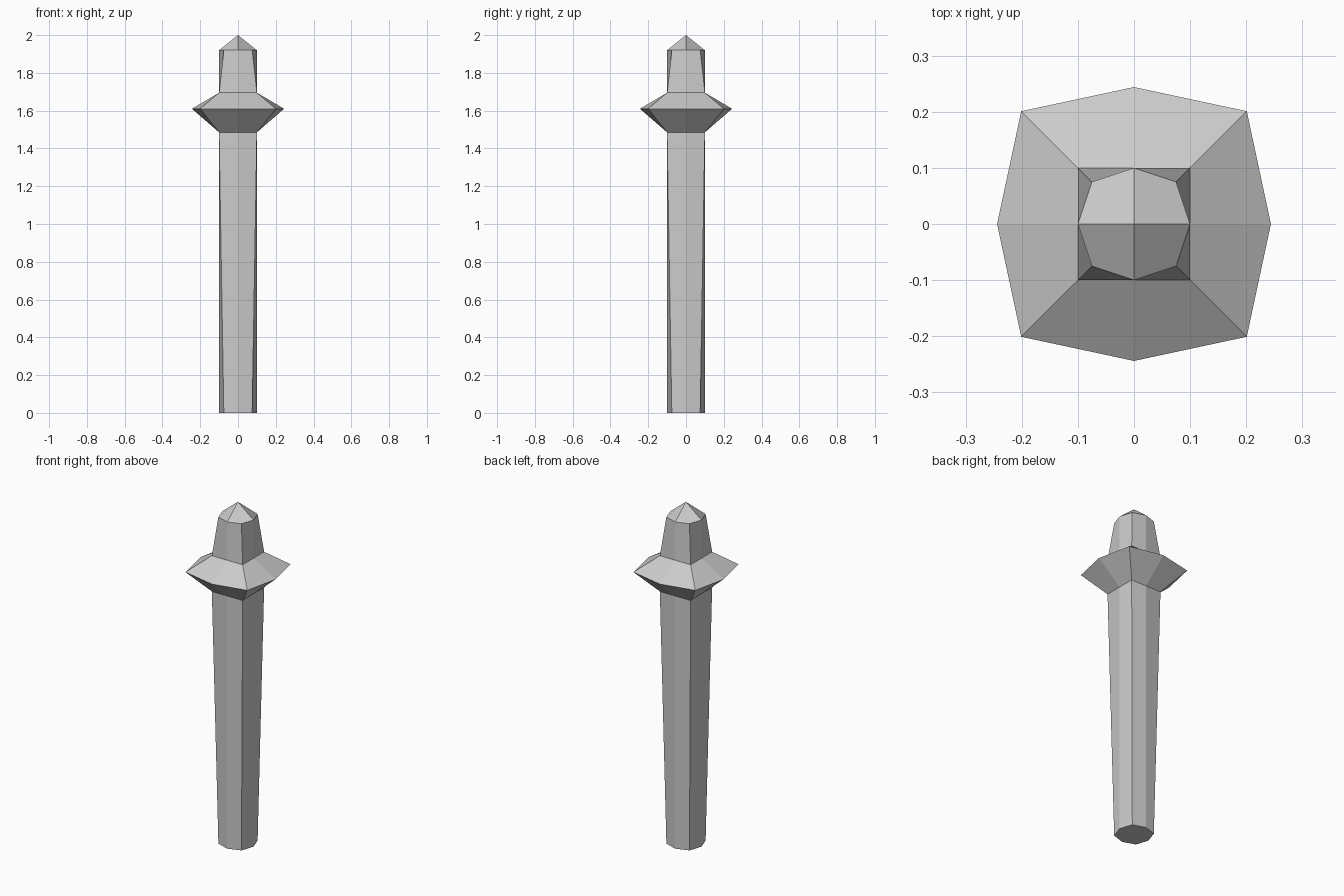
import bpy

if "Cube" in bpy.data.objects:
    bpy.data.objects.remove(bpy.data.objects["Cube"])

grey = bpy.data.materials.new("grey")
grey.diffuse_color = (0.6, 0.6, 0.6, 1)
grey.use_nodes = True
grey.node_tree.nodes["Principled BSDF"].inputs["Base Color"].default_value = grey.diffuse_color


def ring(flat, corner, z):
    """Eight points: axis points at distance flat, corners at (corner, corner)."""
    f, c = flat, corner
    return [(f, 0, z), (c, c, z), (0, f, z), (-c, c, z),
            (-f, 0, z), (-c, -c, z), (0, -f, z), (c, -c, z)]


def loft(name, sections, bottom=False, apex=None):
    """Skin eight-sided sections, with an optional floor and pointed cap."""
    verts = [p for s in sections for p in ring(*s)]
    faces = []
    for level in range(len(sections) - 1):
        a, b = level * 8, level * 8 + 8
        for i in range(8):
            j = (i + 1) % 8
            faces.append((a + i, a + j, b + j, b + i))
    if bottom:
        faces.append(tuple(range(7, -1, -1)))
    if apex is not None:
        verts.append((0, 0, apex))
        tip, top = len(verts) - 1, (len(sections) - 1) * 8
        # four kite-shaped faces meeting on the axis points
        for i in range(0, 8, 2):
            faces.append((tip, top + i, top + i + 1, top + (i + 2) % 8))
    mesh = bpy.data.meshes.new(name)
    mesh.from_pydata(verts, [], faces)
    mesh.materials.append(grey)
    obj = bpy.data.objects.new(name, mesh)
    bpy.context.collection.objects.link(obj)
    return obj


# Tapered shaft: octagonal foot to square top
loft("shaft", [(0.1, 0.075, 0), (0.1, 0.1, 1.485)], bottom=True)

# Flared collar
loft("collar", [(0.1, 0.1, 1.485), (0.244, 0.201, 1.61), (0.1, 0.1, 1.695)])

# Pointed head
loft("head", [(0.1, 0.1, 1.695), (0.1, 0.075, 1.92)], apex=2.0)
